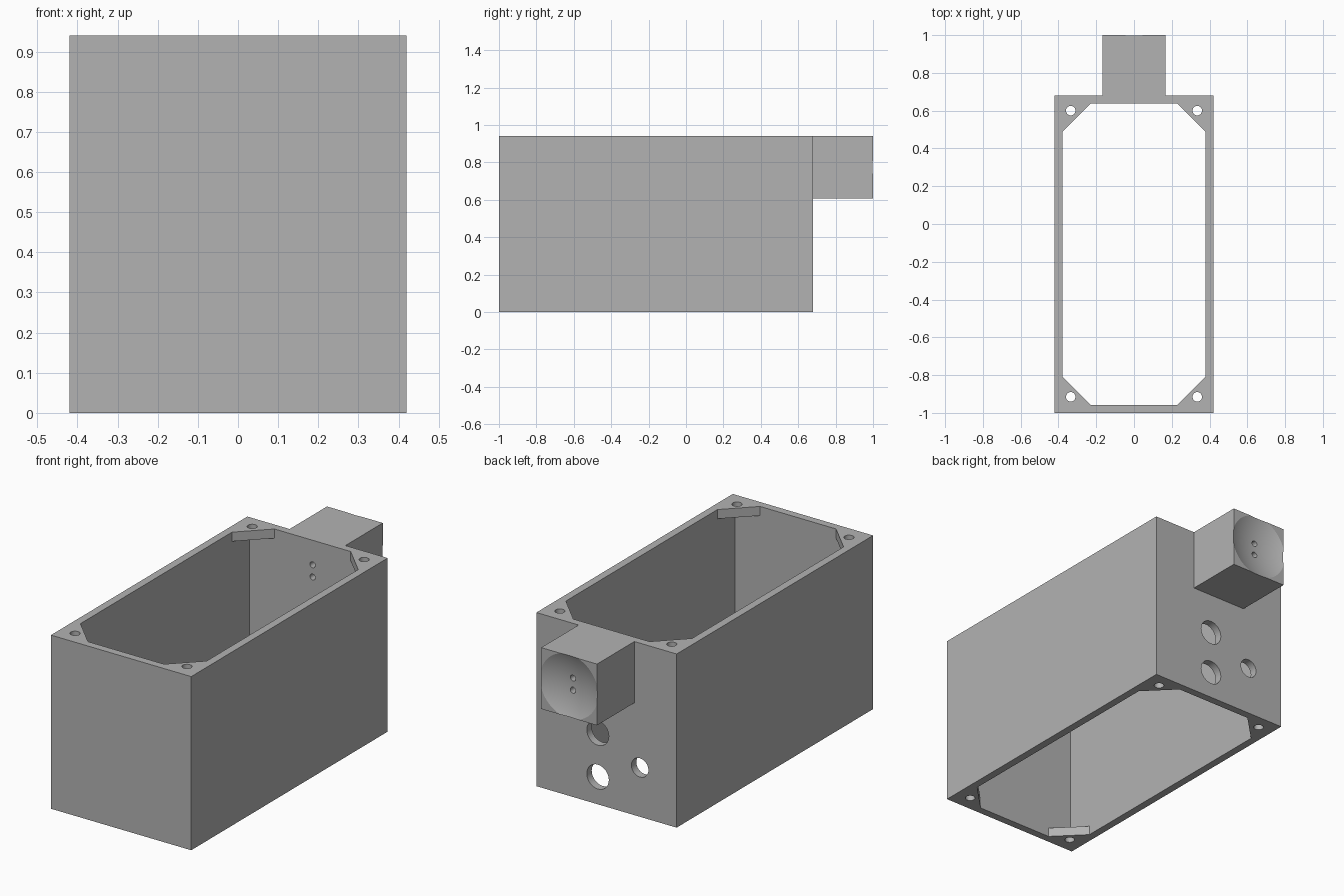
import bpy, bmesh, math
from mathutils import Matrix, Vector

if "Cube" in bpy.data.objects:
    bpy.data.objects.remove(bpy.data.objects["Cube"], do_unlink=True)

# Main dimensions
HALF_W, FRONT, BACK, HEIGHT = 0.42, -1.0, 0.68, 0.94
WALL, TAB, TAB_LEG = 0.042, 0.05, 0.15
BLOCK_HALF, BLOCK_BOTTOM = 0.167, 0.608
BLOCK_Z = (BLOCK_BOTTOM + HEIGHT) / 2
DISH_R, DISH_DEPTH = 0.45, 0.035

grey = bpy.data.materials.new("plain grey")
grey.use_nodes = True
colour = (0.45, 0.45, 0.45, 1)
grey.diffuse_color = colour
grey.node_tree.nodes["Principled BSDF"].inputs["Base Color"].default_value = colour


def add_object(name, bm):
    bmesh.ops.recalc_face_normals(bm, faces=bm.faces)
    mesh = bpy.data.meshes.new(name)
    bm.to_mesh(mesh)
    bm.free()
    mesh.materials.append(grey)
    obj = bpy.data.objects.new(name, mesh)
    bpy.context.scene.collection.objects.link(obj)
    return obj


def box(name, low, high):
    low, high = Vector(low), Vector(high)
    bm = bmesh.new()
    bmesh.ops.create_cube(bm, size=1, matrix=Matrix.Translation((low + high) / 2)
                          @ Matrix.Diagonal((*(high - low), 1)))
    return add_object(name, bm)


def prism(name, outline, bottom, top):
    bm = bmesh.new()
    face = bm.faces.new([bm.verts.new((x, y, bottom)) for x, y in outline])
    grown = bmesh.ops.extrude_face_region(bm, geom=[face])["geom"]
    bmesh.ops.translate(bm, vec=(0, 0, top - bottom),
                        verts=[v for v in grown if isinstance(v, bmesh.types.BMVert)])
    return add_object(name, bm)


def rod(name, centre, radius, length, along_y=False):
    turn = Matrix.Rotation(math.pi / 2 if along_y else 0, 4, "X")
    bm = bmesh.new()
    bmesh.ops.create_cone(bm, cap_ends=True, segments=32, radius1=radius, radius2=radius,
                          depth=length, matrix=Matrix.Translation(centre) @ turn)
    return add_object(name, bm)


def combine(target, tool, operation):
    tool.hide_render = True
    mod = target.modifiers.new("combine", "BOOLEAN")
    mod.operation, mod.solver, mod.object = operation, "EXACT", tool
    graph = bpy.context.evaluated_depsgraph_get()
    mesh = bpy.data.meshes.new_from_object(target.evaluated_get(graph))
    target.modifiers.clear()
    target.data = mesh
    bpy.data.objects.remove(tool, do_unlink=True)


# Outer box with the rear block
housing = box("housing", (-HALF_W, FRONT, 0), (HALF_W, BACK, HEIGHT))
block = box("rear_block", (-BLOCK_HALF, BACK - WALL / 2, BLOCK_BOTTOM), (BLOCK_HALF, 1, HEIGHT))
combine(housing, block, "UNION")

# Hollow inside, leaving corner tabs at the top and bottom openings
ix, y0, y1 = HALF_W - WALL, FRONT + WALL, BACK - WALL
outline = []
for sx, y, sy in ((1, y0, 1), (1, y1, -1), (-1, y1, -1), (-1, y0, 1)):
    corner = [(sx * (ix - TAB_LEG), y), (sx * ix, y + sy * TAB_LEG)]
    outline += corner if sx == sy else corner[::-1]
combine(housing, prism("opening_cutter", outline, -0.1, HEIGHT + 0.1), "DIFFERENCE")
combine(housing, box("cavity_cutter", (-ix, y0, TAB), (ix, y1, HEIGHT - TAB)), "DIFFERENCE")

# Screw holes through the corner tabs
for x in (-0.335, 0.335):
    for y in (FRONT + 0.085, BACK - 0.08):
        combine(housing, rod("screw_cutter", (x, y, HEIGHT / 2), 0.025, 1.2), "DIFFERENCE")

# Cable holes through the back wall
for x, z, radius in ((0.052, 0.386, 0.066), (0.052, 0.149, 0.066), (-0.2, 0.266, 0.051)):
    combine(housing, rod("cable_cutter", (x, BACK - WALL / 2, z), radius, 0.2, True), "DIFFERENCE")

# Shallow round dish in the end of the block
bm = bmesh.new()
bmesh.ops.create_uvsphere(bm, u_segments=96, v_segments=96, radius=DISH_R,
                          matrix=Matrix.Translation((0, 1 - DISH_DEPTH + DISH_R, BLOCK_Z))
                          @ Matrix.Rotation(math.pi / 2, 4, "X"))
combine(housing, add_object("dish_cutter", bm), "DIFFERENCE")

# Pair of small bores from the dish into the cavity
for dz in (-0.033, 0.033):
    combine(housing, rod("bore_cutter", (0, 0.8, BLOCK_Z + dz), 0.016, 0.5, True), "DIFFERENCE")

# Smooth round surfaces, crisp edges
bpy.ops.object.select_all(action="DESELECT")
housing.select_set(True)
bpy.context.view_layer.objects.active = housing
bpy.ops.object.shade_smooth_by_angle(angle=math.radians(15))
